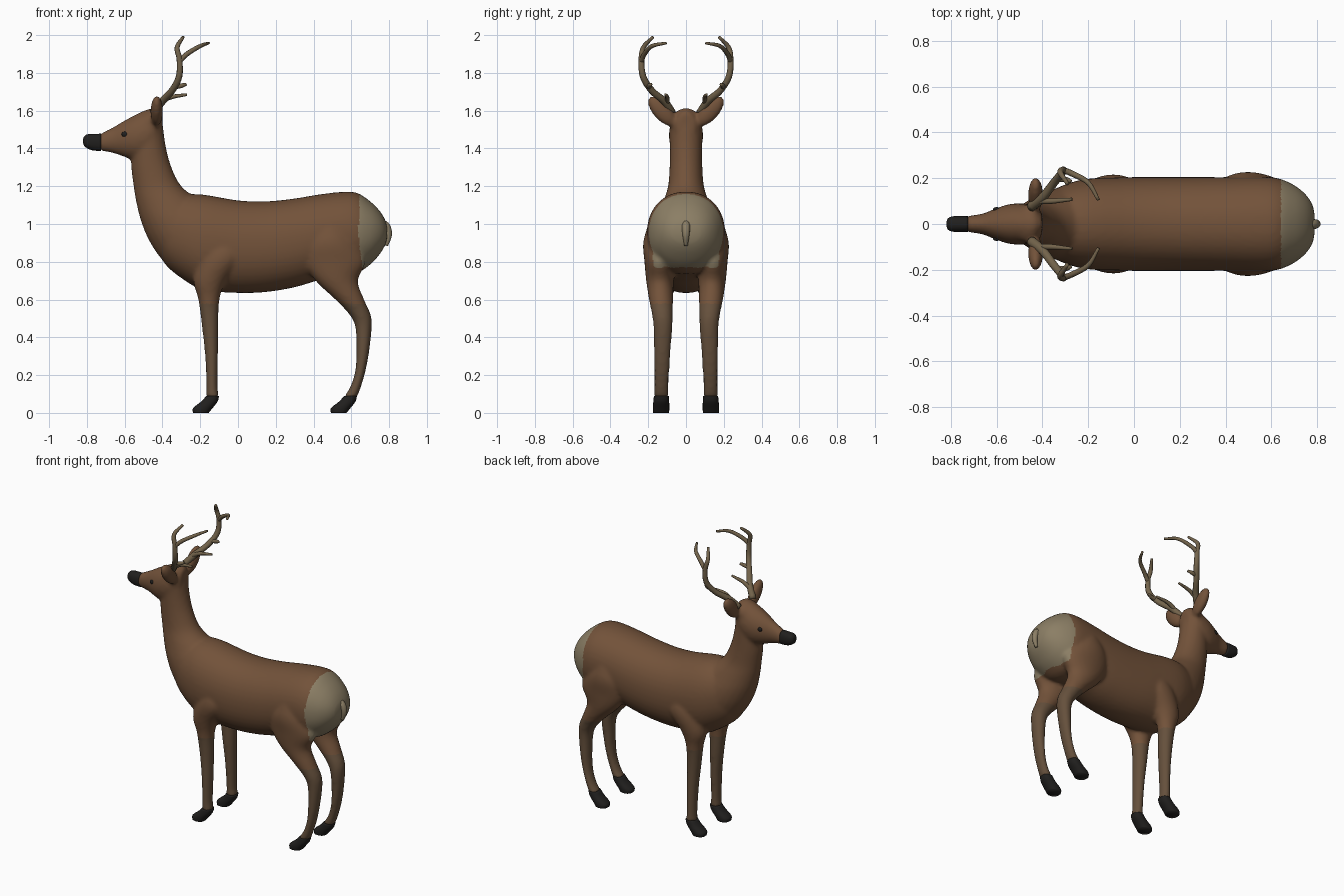
import bpy, bmesh, math
from mathutils import Vector, Matrix


def material(name, rgb):
    m = bpy.data.materials.new(name)
    m.diffuse_color = (*rgb, 1)
    return m


BROWN = material("brown_fur", (0.17, 0.085, 0.042))
LEG = material("leg_fur", (0.13, 0.08, 0.045))
PALE = material("pale_fur", (0.26, 0.21, 0.13))
DARK = material("dark_horn", (0.015, 0.014, 0.013))
BONE = material("antler_bone", (0.17, 0.125, 0.07))


def spline(rows, steps=4):
    """Catmull-Rom through rows of numbers."""
    v = [Vector(r) for r in rows]
    v = [2 * v[0] - v[1]] + v + [2 * v[-1] - v[-2]]
    out = []
    for a, b, c, d in zip(v, v[1:], v[2:], v[3:]):
        for i in range(steps):
            t = i / steps
            out.append(0.5 * (2 * b + (c - a) * t + (2 * a - 5 * b + 4 * c - d) * t * t
                              + (3 * b - a - 3 * c + d) * t ** 3))
    return out + [v[-2]]


def skin(bm, rings):
    """Bridge rings of points and cap both ends."""
    loops = [[bm.verts.new(p) for p in r] for r in rings]
    n = len(loops[0])
    for a, b in zip(loops, loops[1:]):
        for i in range(n):
            bm.faces.new((a[i], a[(i + 1) % n], b[(i + 1) % n], b[i]))
    bm.faces.new(loops[0][::-1])
    bm.faces.new(loops[-1])
    bmesh.ops.recalc_face_normals(bm, faces=bm.faces)


def loft(bm, axis, rows, n=28, power=2.0):
    """Rows are (position on axis, low, high, mid y, half width y)."""
    rings = []
    for t, lo, hi, cy, w in spline([r if len(r) == 5 else (*r[:3], 0, r[3]) for r in rows]):
        ring = []
        for i in range(n):
            c, s = math.cos(math.tau * i / n), math.sin(math.tau * i / n)
            u = (lo + hi) / 2 + (hi - lo) / 2 * math.copysign(abs(c) ** (2 / power), c)
            y = cy + w * math.copysign(abs(s) ** (2 / power), s)
            ring.append((t, y, u) if axis == 'x' else (u, y, t))
        rings.append(ring)
    skin(bm, rings)


def tube(bm, pts, n=10):
    """Points are (x, y, z, radius)."""
    rows = spline(pts, 5)
    rings = []
    for i, r in enumerate(rows):
        d = (rows[min(i + 1, len(rows) - 1)] - rows[max(i - 1, 0)]).to_3d().normalized()
        u = d.cross(Vector((0.9, 0.1, -0.4))).normalized()
        w = d.cross(u)
        rings.append([r.to_3d() + r[3] * (math.cos(a) * u + math.sin(a) * w)
                      for a in (math.tau * k / n for k in range(n))])
    skin(bm, rings)


def ball(bm, centre, size, rot=Matrix()):
    bmesh.ops.create_uvsphere(bm, u_segments=24, v_segments=14, radius=1,
                              matrix=Matrix.Translation(centre) @ rot @ Matrix.Diagonal((*size, 1)))


def finish(name, bm, *mats):
    me = bpy.data.meshes.new(name)
    bm.to_mesh(me)
    bm.free()
    for m in mats:
        me.materials.append(m)
    me.polygons.foreach_set("use_smooth", [True] * len(me.polygons))
    ob = bpy.data.objects.new(name, me)
    bpy.context.collection.objects.link(ob)
    return ob


# torso
bm = bmesh.new()
loft(bm, 'x', [(-0.42, 0.86, 1.08, 0.09), (-0.38, 0.78, 1.13, 0.135), (-0.28, 0.70, 1.155, 0.18),
               (-0.18, 0.65, 1.155, 0.2), (0, 0.635, 1.125, 0.205), (0.15, 0.64, 1.12, 0.205),
               (0.3, 0.665, 1.135, 0.205), (0.42, 0.70, 1.155, 0.205), (0.55, 0.73, 1.17, 0.207),
               (0.63, 0.74, 1.165, 0.2), (0.70, 0.785, 1.12, 0.17), (0.75, 0.84, 1.07, 0.13),
               (0.78, 0.89, 1.02, 0.085), (0.79, 0.93, 0.98, 0.04)], 40, 2.15)
# neck and chest
loft(bm, 'z', [(0.74, -0.32, -0.05, 0.11), (0.82, -0.41, 0, 0.155), (0.92, -0.475, 0, 0.17),
               (1.02, -0.515, -0.08, 0.155), (1.12, -0.54, -0.20, 0.12), (1.2, -0.553, -0.30, 0.095),
               (1.3, -0.565, -0.352, 0.087), (1.4, -0.565, -0.38, 0.085), (1.5, -0.56, -0.395, 0.085),
               (1.57, -0.52, -0.405, 0.075), (1.605, -0.48, -0.42, 0.04)])
# head
loft(bm, 'x', [(-0.73, 1.388, 1.478, 0.035), (-0.66, 1.375, 1.513, 0.046), (-0.61, 1.358, 1.543, 0.066),
               (-0.55, 1.34, 1.575, 0.086), (-0.49, 1.34, 1.603, 0.09), (-0.44, 1.38, 1.615, 0.08),
               (-0.4, 1.45, 1.59, 0.045)])
for s in (1, -1):
    # ears
    ball(bm, (-0.43, s * 0.128, 1.598), (0.033, 0.048, 0.1), Matrix.Rotation(-s * 0.72, 4, 'X'))
    # front legs with shoulder
    loft(bm, 'z', [(0.085, -0.17, -0.1, s * 0.13, 0.04), (0.14, -0.167, -0.108, s * 0.13, 0.038),
                   (0.3, -0.174, -0.106, s * 0.126, 0.042), (0.45, -0.19, -0.104, s * 0.122, 0.047),
                   (0.6, -0.21, -0.098, s * 0.125, 0.055), (0.7, -0.235, -0.06, s * 0.13, 0.07),
                   (0.82, -0.2, 0.03, s * 0.13, 0.087), (0.92, -0.14, 0.0, s * 0.13, 0.06)])
    # hind legs with thigh
    loft(bm, 'z', [(0.085, 0.56, 0.632, s * 0.13, 0.04), (0.14, 0.595, 0.652, s * 0.13, 0.038),
                   (0.22, 0.62, 0.675, s * 0.128, 0.04), (0.32, 0.627, 0.694, s * 0.126, 0.044),
                   (0.45, 0.622, 0.708, s * 0.122, 0.05), (0.52, 0.59, 0.703, s * 0.125, 0.055),
                   (0.6, 0.515, 0.668, s * 0.132, 0.064), (0.7, 0.41, 0.635, s * 0.138, 0.073),
                   (0.8, 0.35, 0.675, s * 0.14, 0.08), (0.9, 0.36, 0.63, s * 0.14, 0.087),
                   (1.0, 0.41, 0.58, s * 0.13, 0.07)])
# fuse the parts into one smooth hide
hide = finish("body_hide", bm, BROWN, PALE, LEG)
mod = hide.modifiers.new("fuse", 'REMESH')
mod.mode, mod.voxel_size, mod.use_smooth_shade = 'VOXEL', 0.011, True
mod = hide.modifiers.new("relax", 'SMOOTH')
mod.factor, mod.iterations = 0.5, 7
dg = bpy.context.evaluated_depsgraph_get()
fused = bpy.data.meshes.new_from_object(hide.evaluated_get(dg))
hide.modifiers.clear()
hide.data = fused
fused.materials.clear()
for m in (BROWN, PALE, LEG):
    fused.materials.append(m)
for p in fused.polygons:
    c = p.center
    rump = c.x > 0.635 + 0.12 * abs(c.z - 0.97) - 0.15 * max(0, c.z - 1.05) and c.z > 0.77
    p.material_index = 1 if rump else 2 if c.z < 0.58 else 0
    p.use_smooth = True

# dark muzzle
bm = bmesh.new()
loft(bm, 'x', [(-0.725, 1.386, 1.478, 0.034), (-0.77, 1.39, 1.477, 0.035), (-0.80, 1.402, 1.474, 0.032),
               (-0.815, 1.415, 1.463, 0.022), (-0.82, 1.43, 1.45, 0.008)], 24, 2.3)
finish("muzzle", bm, DARK)

# tail
bm = bmesh.new()
tube(bm, [(0.755, 0, 1.01, 0.02), (0.785, 0, 0.985, 0.022), (0.797, 0, 0.94, 0.018), (0.785, 0, 0.885, 0.009)])
finish("tail", bm, PALE)

for s, side in ((1, "left"), (-1, "right")):
    # eyes
    bm = bmesh.new()
    ball(bm, (-0.6, s * 0.064, 1.475), (0.016, 0.01, 0.014))
    finish("eye_" + side, bm, DARK)
    # hooves
    for x, part in ((0, "front"), (0.73, "hind")):
        bm = bmesh.new()
        loft(bm, 'z', [(0, -0.238 + x, -0.155 + x, s * 0.132, 0.042),
                       (0.025, -0.238 + x, -0.135 + x, s * 0.132, 0.044),
                       (0.06, -0.195 + x, -0.108 + x, s * 0.131, 0.042),
                       (0.09, -0.168 + x, -0.1 + x, s * 0.13, 0.04)], 20, 2.4)
        finish(f"{part}_hoof_{side}", bm, DARK)
    # antler beam and tines
    bm = bmesh.new()
    for path in ([(-0.45, 0.075, 1.59, .022), (-0.40, 0.115, 1.65, .02), (-0.35, 0.18, 1.705, .018),
                  (-0.312, 0.227, 1.78, .017), (-0.31, 0.236, 1.87, .015), (-0.322, 0.225, 1.935, .013),
                  (-0.29, 0.175, 1.99, .008)],
                 [(-0.31, 0.236, 1.86, .013), (-0.27, 0.22, 1.9, .013), (-0.2, 0.18, 1.942, .011),
                  (-0.155, 0.105, 1.958, .007)],
                 [(-0.42, 0.1, 1.635, .014), (-0.36, 0.1, 1.67, .012), (-0.27, 0.108, 1.685, .007)],
                 [(-0.34, 0.195, 1.725, .013), (-0.3, 0.195, 1.732, .012), (-0.275, 0.185, 1.74, .008)]):
        tube(bm, [(x, s * y, z, r) for x, y, z, r in path])
    finish("antler_" + side, bm, BONE)
